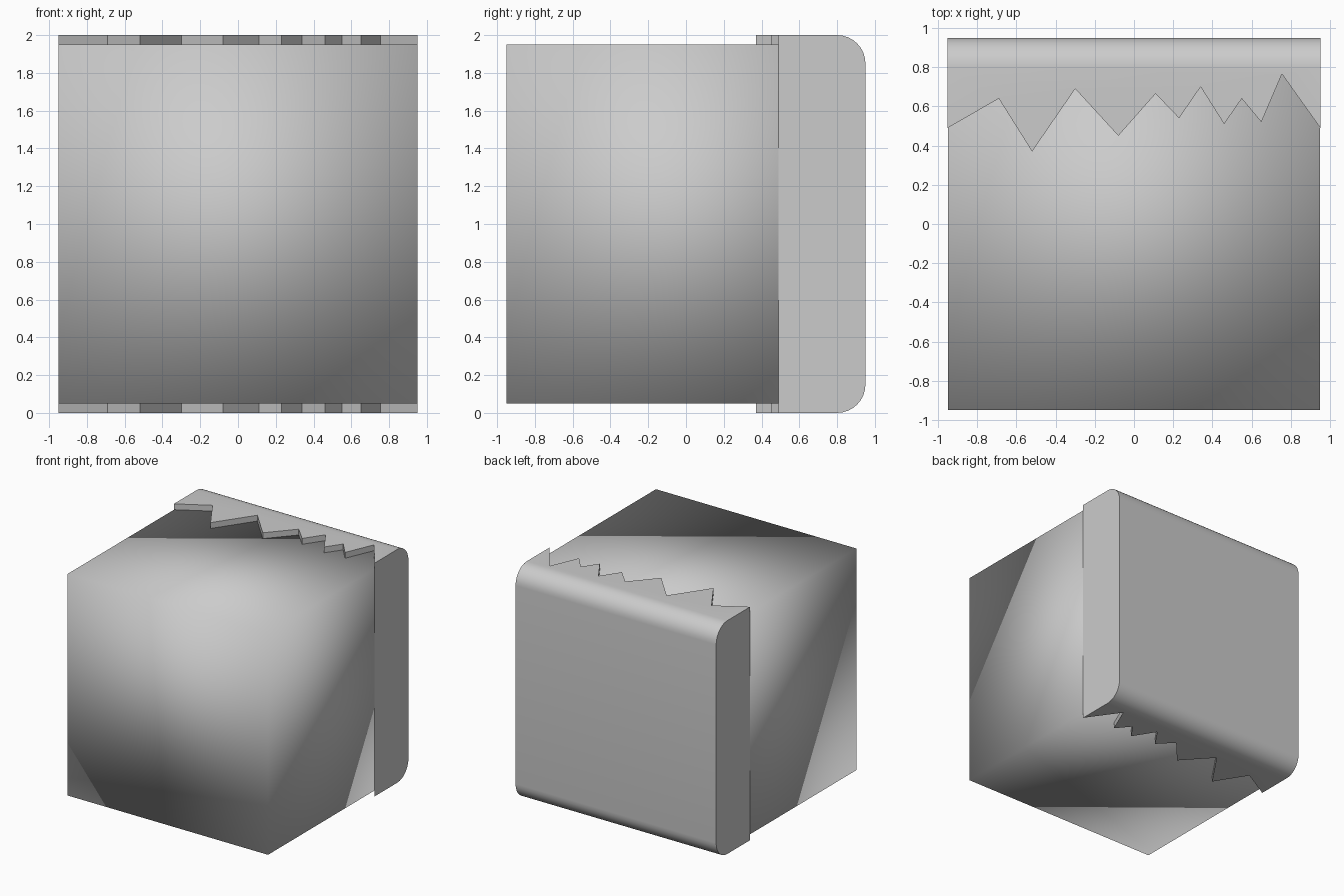
import bpy, bmesh

if "Cube" in bpy.data.objects:
    bpy.data.objects.remove(bpy.data.objects["Cube"])

# Core block, smooth shaded across its corners
bpy.ops.mesh.primitive_cube_add(size=1, location=(0, -0.025, 1.0))
core = bpy.context.object
core.name = "core_block"
core.scale = (1.9, 1.85, 1.9)
bpy.ops.object.transform_apply(location=False, rotation=False, scale=True)
bpy.ops.object.shade_smooth()

# Torn back wrapper: jagged outline extruded upwards
W = 0.951
torn_edge = [(-W, 0.49), (-0.69, 0.64), (-0.52, 0.37), (-0.30, 0.69),
             (-0.08, 0.45), (0.11, 0.665), (0.23, 0.54), (0.34, 0.70),
             (0.46, 0.51), (0.55, 0.64), (0.65, 0.52), (0.755, 0.765), (W, 0.49)]
outline = torn_edge + [(W, 0.95), (-W, 0.95)]

bm = bmesh.new()
base = bm.faces.new([bm.verts.new((x, y, 0)) for x, y in outline])
top = bmesh.ops.extrude_face_region(bm, geom=[base], use_keep_orig=True)
for v in top["geom"]:
    if isinstance(v, bmesh.types.BMVert):
        v.co.z = 2.0
bmesh.ops.recalc_face_normals(bm, faces=bm.faces)

# Rounded top and bottom edges along the back
back = [e for e in bm.edges
        if all(v.co.y > 0.94 for v in e.verts)
        and abs(e.verts[0].co.z - e.verts[1].co.z) < 0.01]
bmesh.ops.bevel(bm, geom=back, offset=0.15, segments=8, profile=0.5, affect='EDGES')

mesh = bpy.data.meshes.new("torn_wrapper")
bm.to_mesh(mesh)
bm.free()
wrapper = bpy.data.objects.new("torn_wrapper", mesh)
bpy.context.collection.objects.link(wrapper)

bpy.ops.object.select_all(action='DESELECT')
wrapper.select_set(True)
bpy.context.view_layer.objects.active = wrapper
bpy.ops.object.shade_smooth_by_angle(angle=0.4)
